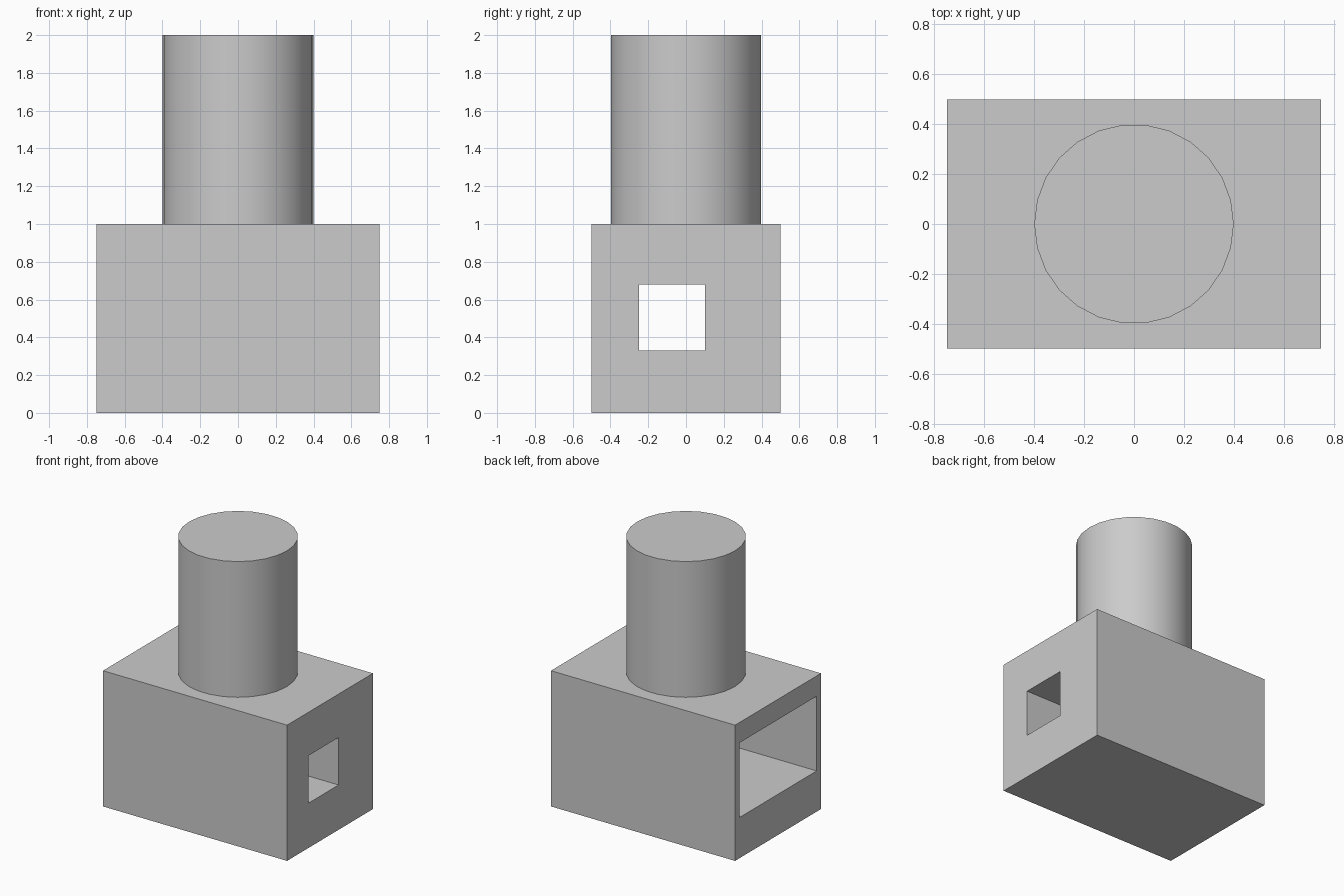
import bpy
import bmesh
import math

if "Cube" in bpy.data.objects:
    bpy.data.objects.remove(bpy.data.objects["Cube"], do_unlink=True)

# One plain grey for the whole model
grey = bpy.data.materials.new("light grey")
grey.use_nodes = True
colour = (0.6, 0.6, 0.6, 1)
grey.diffuse_color = colour
grey.node_tree.nodes["Principled BSDF"].inputs["Base Color"].default_value = colour


def add_object(name, bm):
    bmesh.ops.recalc_face_normals(bm, faces=bm.faces)
    mesh = bpy.data.meshes.new(name)
    bm.to_mesh(mesh)
    bm.free()
    mesh.materials.append(grey)
    obj = bpy.data.objects.new(name, mesh)
    bpy.context.collection.objects.link(obj)
    return obj


# Base block: rectangular rings joined into a closed shell, with a narrow
# window on the left side that widens into a pocket open to the right side
outer = (-0.5, 0.5, 0, 1)
window = (-0.25, 0.1, 0.33, 0.68)
pocket = (-0.45, 0.45, 0.3, 0.85)
end, step = 0.75, 0.2
sections = [(-end, outer), (end, outer), (end, window),
            (step, window), (step, pocket), (-end, pocket)]

bm = bmesh.new()
rings = []
for x, (y0, y1, z0, z1) in sections:
    corners = [(y0, z0), (y1, z0), (y1, z1), (y0, z1)]
    rings.append([bm.verts.new((x, y, z)) for y, z in corners])
for i, ring in enumerate(rings):
    following = rings[(i + 1) % len(rings)]
    for j in range(4):
        k = (j + 1) % 4
        bm.faces.new((ring[j], ring[k], following[k], following[j]))
add_object("base_block", bm)

# Round column standing on the block
bm = bmesh.new()
bmesh.ops.create_cone(bm, cap_ends=True, segments=26,
                      radius1=0.4, radius2=0.4, depth=1)
# Put a corner of the polygon on the x axis
first = max(bm.verts, key=lambda v: v.co.x)
turn = -math.atan2(first.co.y, first.co.x)
for v in bm.verts:
    x, y = v.co.x, v.co.y
    v.co.x = x * math.cos(turn) - y * math.sin(turn)
    v.co.y = x * math.sin(turn) + y * math.cos(turn)
    v.co.z += 1.5
column = add_object("column", bm)

bpy.ops.object.select_all(action="DESELECT")
column.select_set(True)
bpy.context.view_layer.objects.active = column
bpy.ops.object.shade_smooth_by_angle(angle=math.radians(30))
